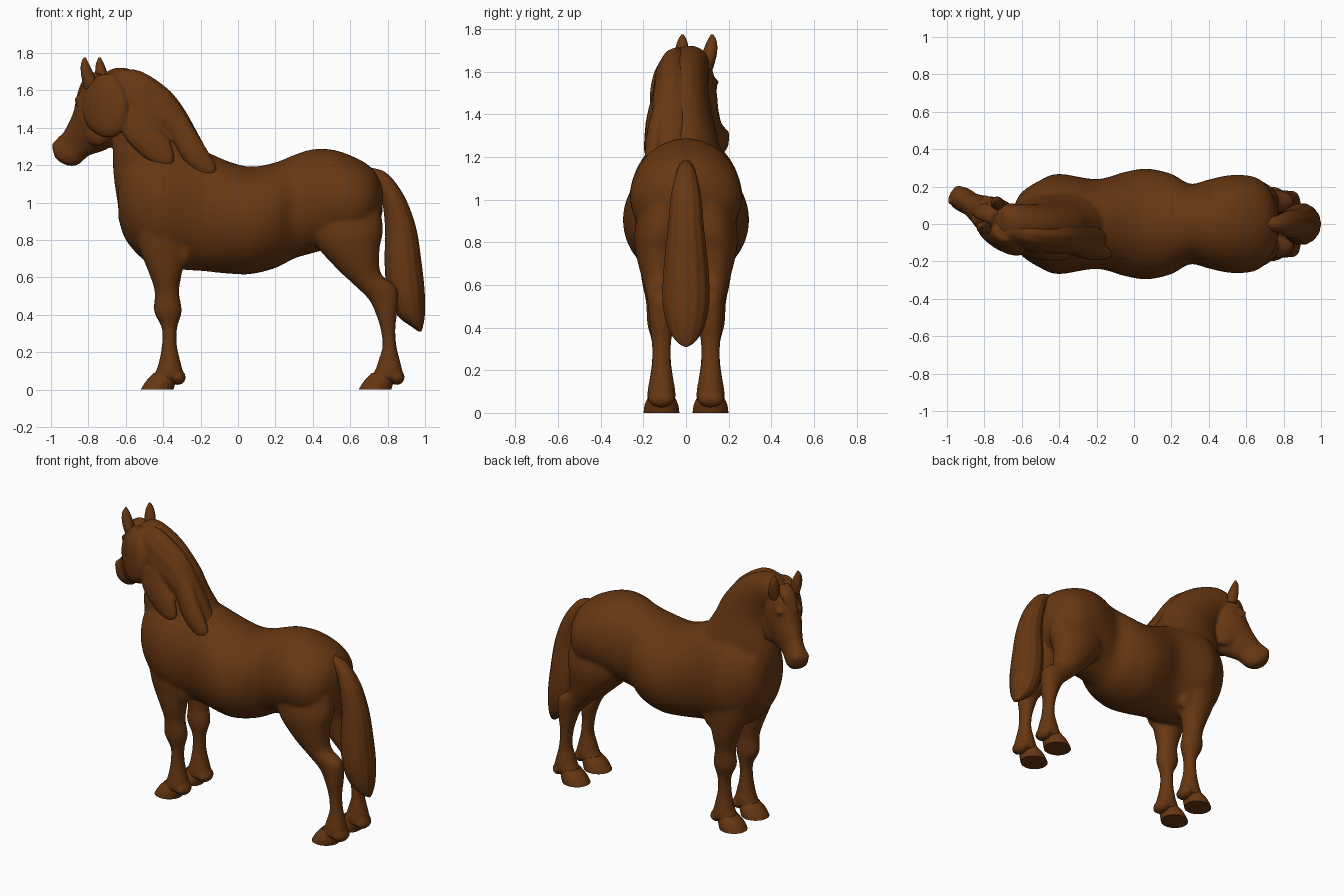
import bpy, bmesh, math
from mathutils import Vector, Matrix

coat = bpy.data.materials.new("brown_coat")
coat.diffuse_color = (0.135, 0.038, 0.006, 1)
I4 = Matrix.Identity(4)


def spline(p, t):
    """Catmull-Rom interpolation through rows of numbers."""
    i = min(int(t), len(p) - 2)
    f = t - i
    a, b, c, d = p[max(i - 1, 0)], p[i], p[i + 1], p[min(i + 2, len(p) - 1)]
    return [0.5 * (2 * q + (r - o) * f + (2 * o - 5 * q + 4 * r - s) * f * f
                   + (3 * q - o - 3 * r + s) * f ** 3) for o, q, r, s in zip(a, b, c, d)]


def loft(bm, rows, side=1, mat=I4, ripple=0, waves=12, sub=5, n=36):
    """Skin of oval rings; row = x0, z0, x1, z1 (ring ends), y centre, y half-width."""
    rings, steps = [], (len(rows) - 1) * sub
    for k in range(steps + 1):
        x0, z0, x1, z1, y, h = spline(rows, k / sub)
        mid = Vector(((x0 + x1) / 2, y * side, (z0 + z1) / 2))
        ax = Vector(((x1 - x0) / 2, 0, (z1 - z0) / 2))
        ring = []
        for j in range(n):
            t = math.tau * j / n
            r = 1 + ripple * math.cos(waves * t)
            ring.append(bm.verts.new(mat @ (mid + (ax * math.cos(t) + Vector((0, max(h, .003) * math.sin(t), 0))) * r)))
        rings.append(ring)
    faces = [bm.faces.new((a[j], a[(j + 1) % n], b[(j + 1) % n], b[j]))
             for a, b in zip(rings, rings[1:]) for j in range(n)]
    faces += [bm.faces.new(rings[0]), bm.faces.new(rings[-1])]
    bmesh.ops.recalc_face_normals(bm, faces=faces)


def blob(bm, loc, size, mat=I4):
    m = mat @ Matrix.Translation(loc) @ Matrix.Diagonal((*size, 1))
    bmesh.ops.create_uvsphere(bm, u_segments=20, v_segments=12, radius=1, matrix=m)


def finish(name, bm, voxel=0, smooth=6):
    me = bpy.data.meshes.new(name)
    bm.to_mesh(me)
    bm.free()
    ob = bpy.data.objects.new(name, me)
    bpy.context.collection.objects.link(ob)
    me.materials.append(coat)
    bpy.ops.object.select_all(action='DESELECT')
    ob.select_set(True)
    bpy.context.view_layer.objects.active = ob
    bpy.ops.object.shade_smooth_by_angle(angle=math.radians(50))
    if voxel:
        m = ob.modifiers.new("fuse", 'REMESH')
        m.mode, m.voxel_size, m.use_smooth_shade = 'VOXEL', voxel, True
        s = ob.modifiers.new("soften", 'SMOOTH')
        s.factor, s.iterations = 0.5, smooth
    return ob


# Body: torso and neck
body = bmesh.new()
torso = [(-.64, .92, 1.15, .10), (-.6, .80, 1.25, .17), (-.5, .69, 1.30, .235), (-.4, .65, 1.31, .268),
         (-.2, .635, 1.28, .24), (-.05, .62, 1.22, .278), (.07, .618, 1.192, .296), (.2, .65, 1.215, .268),
         (.3, .70, 1.255, .215), (.4, .73, 1.285, .238), (.52, .76, 1.28, .262), (.65, .78, 1.23, .25),
         (.73, .85, 1.17, .18), (.772, .94, 1.09, .07)]
loft(body, [(x, b, x, t, 0, h) for x, b, t, h in torso])
loft(body, [(-.62, .85, -.02, 1.10, 0, .16), (-.66, 1.10, -.13, 1.22, 0, .175), (-.67, 1.24, -.225, 1.36, -.005, .15),
            (-.66, 1.36, -.30, 1.505, -.01, .125), (-.68, 1.46, -.44, 1.65, -.005, .11),
            (-.74, 1.54, -.60, 1.72, .01, .10), (-.79, 1.60, -.69, 1.71, .03, .07)])

# Legs with shoulder, elbow, thigh and fetlock
front = [(-.57, .95, -.20, .95, .13, .115), (-.53, .76, -.27, .76, .135, .09), (-.475, .62, -.30, .62, .13, .078),
         (-.445, .52, -.315, .52, .125, .063), (-.45, .42, -.30, .42, .12, .062), (-.408, .33, -.325, .33, .115, .046),
         (-.407, .24, -.327, .24, .115, .046), (-.42, .16, -.31, .16, .115, .056),
         (-.435, .11, -.295, .09, .115, .066), (-.46, .06, -.31, .05, .115, .066)]
hind = [(.34, 1.0, .75, 1.04, .10, .11), (.40, .80, .775, .86, .118, .125), (.52, .655, .757, .75, .13, .095),
        (.62, .56, .765, .62, .125, .068), (.70, .48, .848, .55, .12, .06), (.742, .39, .855, .45, .115, .056),
        (.765, .31, .842, .33, .115, .046), (.772, .23, .848, .23, .115, .046), (.752, .16, .865, .16, .115, .056),
        (.735, .11, .88, .09, .115, .066), (.705, .06, .86, .05, .115, .066)]
for s in (1, -1):
    loft(body, front, s)
    loft(body, hind, s)
    blob(body, (-.31, .15 * s, .75), (.07, .05, .10))
    for dx in (0, 1.17):
        blob(body, (-.322 + dx, .115 * s, .065), (.044, .064, .042))

# Head, turned towards +y
turn = Matrix.Translation((-.74, .03, 0)) @ Matrix.Rotation(math.radians(-30), 4, 'Z')
loft(body, [(0, 1.69, .10, 1.52, 0, .07), (-.08, 1.655, .12, 1.42, 0, .105), (-.13, 1.54, .10, 1.33, 0, .105),
            (-.165, 1.46, .03, 1.28, 0, .085), (-.215, 1.38, -.07, 1.25, 0, .064),
            (-.255, 1.345, -.13, 1.205, 0, .066), (-.278, 1.30, -.18, 1.195, 0, .060),
            (-.27, 1.25, -.225, 1.21, 0, .035)], mat=turn)
for s in (1, -1):
    blob(body, (-.082, .066 * s, 1.55), (.04, .022, .022), turn)
    blob(body, (-.245, .036 * s, 1.30), (.03, .022, .03), turn)
    blob(body, (.03, .072 * s, 1.39), (.085, .035, .09), turn)
finish("body", body, .011, 8)

# Ears and eyes
for s, tag in ((1, "left"), (-1, "right")):
    ear = bmesh.new()
    loft(ear, [(-.055, 1.61, .03, 1.61, .065, .03), (-.065, 1.68, .0, 1.69, .075, .034),
               (-.065, 1.74, -.022, 1.74, .08, .024), (-.052, 1.775, -.04, 1.775, .08, .005)], s, turn)
    finish("ear_" + tag, ear)
    eye = bmesh.new()
    blob(eye, (-.08, .07 * s, 1.525), (.02, .014, .015), turn)
    finish("eye_" + tag, eye)

# Hooves
for s, side in ((1, "left"), (-1, "right")):
    for dx, end in ((0, "front"), (1.165, "hind")):
        hoof = bmesh.new()
        loft(hoof, [(-.45 + dx, .09, -.32 + dx, .075, .115, .058), (-.492 + dx, .045, -.335 + dx, .035, .115, .078),
                    (-.52 + dx, 0, -.345 + dx, 0, .115, .084)], s, sub=3)
        finish(f"hoof_{end}_{side}", hoof)

# Mane: sheet on the -y side, two long locks, cheek tuft and forelock
mane = bmesh.new()
loft(mane, [(-.74, 1.64, -.66, 1.71, -.02, .05), (-.64, 1.42, -.53, 1.705, -.055, .085),
            (-.54, 1.36, -.385, 1.615, -.06, .095), (-.42, 1.33, -.295, 1.51, -.065, .095),
            (-.30, 1.25, -.21, 1.36, -.07, .085), (-.18, 1.16, -.14, 1.23, -.07, .05)], ripple=.015, n=72)
loft(mane, [(-.64, 1.44, -.48, 1.56, -.105, .05), (-.60, 1.34, -.43, 1.42, -.135, .05),
            (-.50, 1.24, -.365, 1.33, -.155, .04), (-.42, 1.20, -.34, 1.24, -.165, .03),
            (-.37, 1.19, -.35, 1.20, -.165, .01)], ripple=.03)
loft(mane, [(-.42, 1.50, -.33, 1.54, -.08, .04), (-.37, 1.38, -.25, 1.42, -.12, .045),
            (-.30, 1.24, -.17, 1.29, -.145, .045), (-.22, 1.16, -.115, 1.19, -.155, .035),
            (-.17, 1.13, -.13, 1.14, -.16, .01)], ripple=.03)
loft(mane, [(.02, 1.68, .12, 1.69, -.05, .035), (-.04, 1.60, .19, 1.61, -.075, .05),
            (-.055, 1.50, .22, 1.50, -.088, .05), (-.01, 1.40, .20, 1.40, -.092, .042),
            (.07, 1.35, .15, 1.35, -.092, .02)], mat=turn, ripple=.01)
loft(mane, [(-.03, 1.70, .04, 1.66, 0, .04), (-.09, 1.66, -.05, 1.62, 0, .05),
            (-.125, 1.57, -.09, 1.55, -.015, .035), (-.14, 1.50, -.12, 1.49, -.03, .008)], mat=turn, ripple=.03)
finish("mane", mane, .009, 5)

# Tail
tail = bmesh.new()
loft(tail, [(.66, 1.13, .68, 1.19, 0, .025), (.735, 1.09, .79, 1.16, 0, .045), (.772, 1.0, .885, 1.04, 0, .07),
            (.788, .85, .95, .87, 0, .085), (.785, .68, .98, .68, 0, .105), (.80, .52, .997, .52, 0, .11),
            (.85, .40, .998, .40, 0, .085), (.93, .335, .988, .335, 0, .045), (.967, .31, .98, .31, 0, .008)],
     ripple=.012, waves=14, n=84)
finish("tail", tail)
